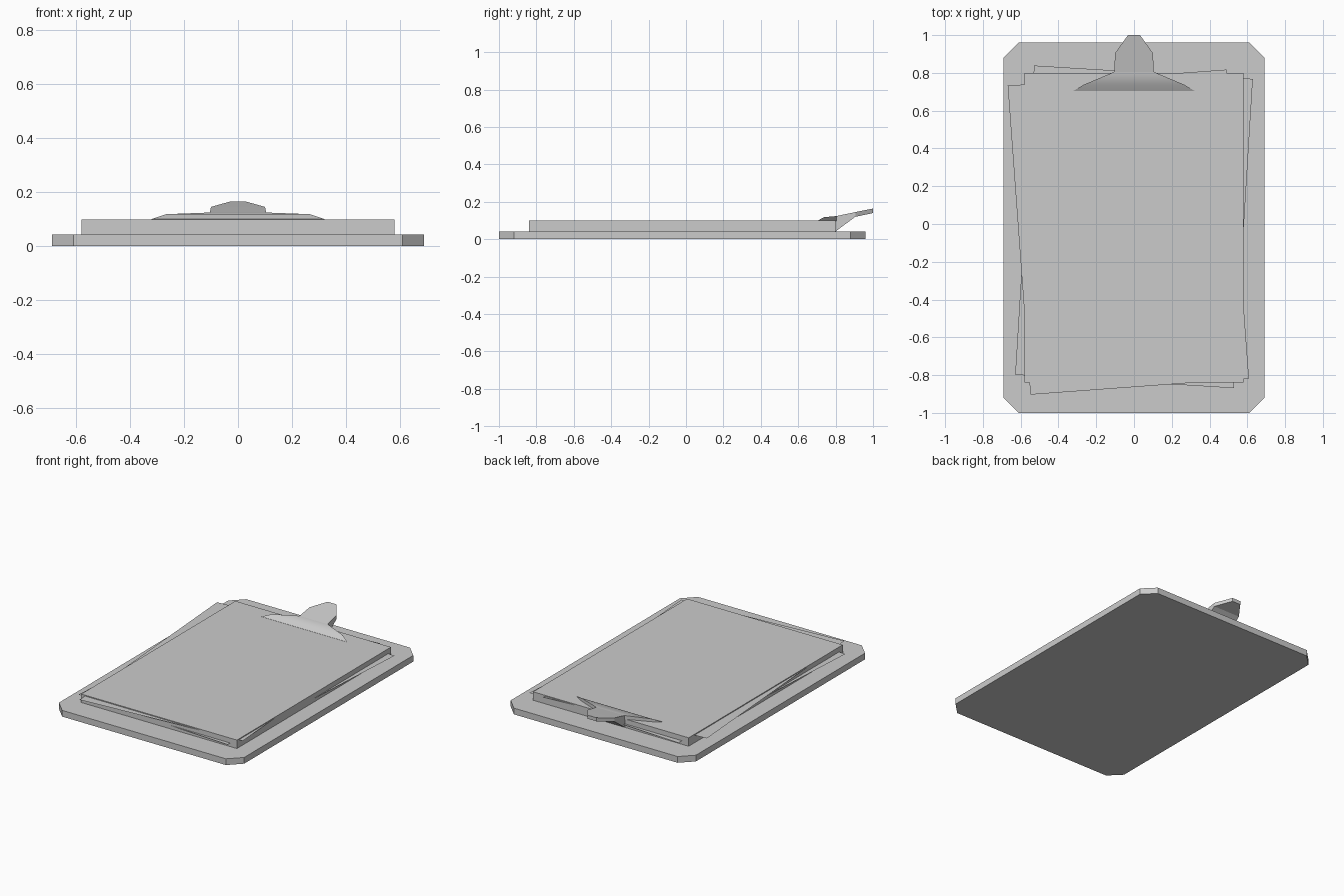
import bpy
import math

cube = bpy.data.objects.get("Cube")
if cube:
    bpy.data.objects.remove(cube, do_unlink=True)

# One plain grey for everything
GREY = (0.6, 0.6, 0.6, 1.0)
grey = bpy.data.materials.new("plain_grey")
grey.use_nodes = True
grey.diffuse_color = GREY
grey.node_tree.nodes["Principled BSDF"].inputs["Base Color"].default_value = GREY


def make(name, verts, faces):
    mesh = bpy.data.meshes.new(name)
    mesh.from_pydata(verts, [], faces)
    mesh.materials.append(grey)
    mesh.update()
    obj = bpy.data.objects.new(name, mesh)
    bpy.context.collection.objects.link(obj)
    return obj


def prism(name, outline, z0, z1):
    """Extrude a counter-clockwise outline from z0 to z1."""
    n = len(outline)
    verts = [(x, y, z) for z in (z0, z1) for x, y in outline]
    faces = [tuple(reversed(range(n))), tuple(range(n, 2 * n))]
    faces += [(i, (i + 1) % n, n + (i + 1) % n, n + i) for i in range(n)]
    return make(name, verts, faces)


def rectangle(w, h):
    return [(-w, -h), (w, -h), (w, h), (-w, h)]


def loft(name, rows):
    """Join rows of (y, half width, bottom z, top z) into a closed solid."""
    verts, faces = [], []
    for y, w, low, high in rows:
        verts += [(-w, y, low), (w, y, low), (w, y, high), (-w, y, high)]
    for r in range(len(rows) - 1):
        a, b = 4 * r, 4 * r + 4
        for i in range(4):
            j = (i + 1) % 4
            faces.append((a + i, a + j, b + j, b + i))
    last = 4 * len(rows) - 4
    faces += [(3, 2, 1, 0), tuple(range(last, last + 4))]
    return make(name, verts, faces)


# Board with cut corners
W, FRONT, BACK, CUT = 0.69, -1.0, 0.96, 0.08
board = [(-W + CUT, FRONT), (W - CUT, FRONT), (W, FRONT + CUT), (W, BACK - CUT),
         (W - CUT, BACK), (-W + CUT, BACK), (-W, BACK - CUT), (-W, FRONT + CUT)]
prism("board", board, 0, 0.042)

# Neat paper stack
stack = prism("paper_stack", rectangle(0.58, 0.82), 0.042, 0.099)
stack.location.y = -0.02

# Two skewed loose sheets poking out of the stack
for name, x, y, z, turn in (("lower_loose_sheet", 0, -0.015, 0.066, -3.5),
                            ("upper_loose_sheet", -0.03, -0.043, 0.093, 4.2)):
    sheet = make(name, [(px, py, 0) for px, py in rectangle(0.58, 0.82)], [(0, 1, 2, 3)])
    sheet.location = (x, y, z)
    sheet.rotation_euler.z = math.radians(turn)

# Clip: flared jaw pressing on the paper, and a raised thumb tab behind it
jaw = loft("clip_jaw", [(0.705, 0.32, 0.097, 0.1), (0.738, 0.265, 0.097, 0.118),
                        (0.805, 0.105, 0.097, 0.124)])
tab = loft("clip_tab", [(0.8, 0.105, 0.042, 0.123), (0.905, 0.1, 0.12, 0.145),
                        (1.0, 0.032, 0.14, 0.164)])

# Soften the curve of the jaw only
bpy.ops.object.select_all(action="DESELECT")
jaw.select_set(True)
bpy.context.view_layer.objects.active = jaw
bpy.ops.object.shade_smooth_by_angle(angle=math.radians(35))
